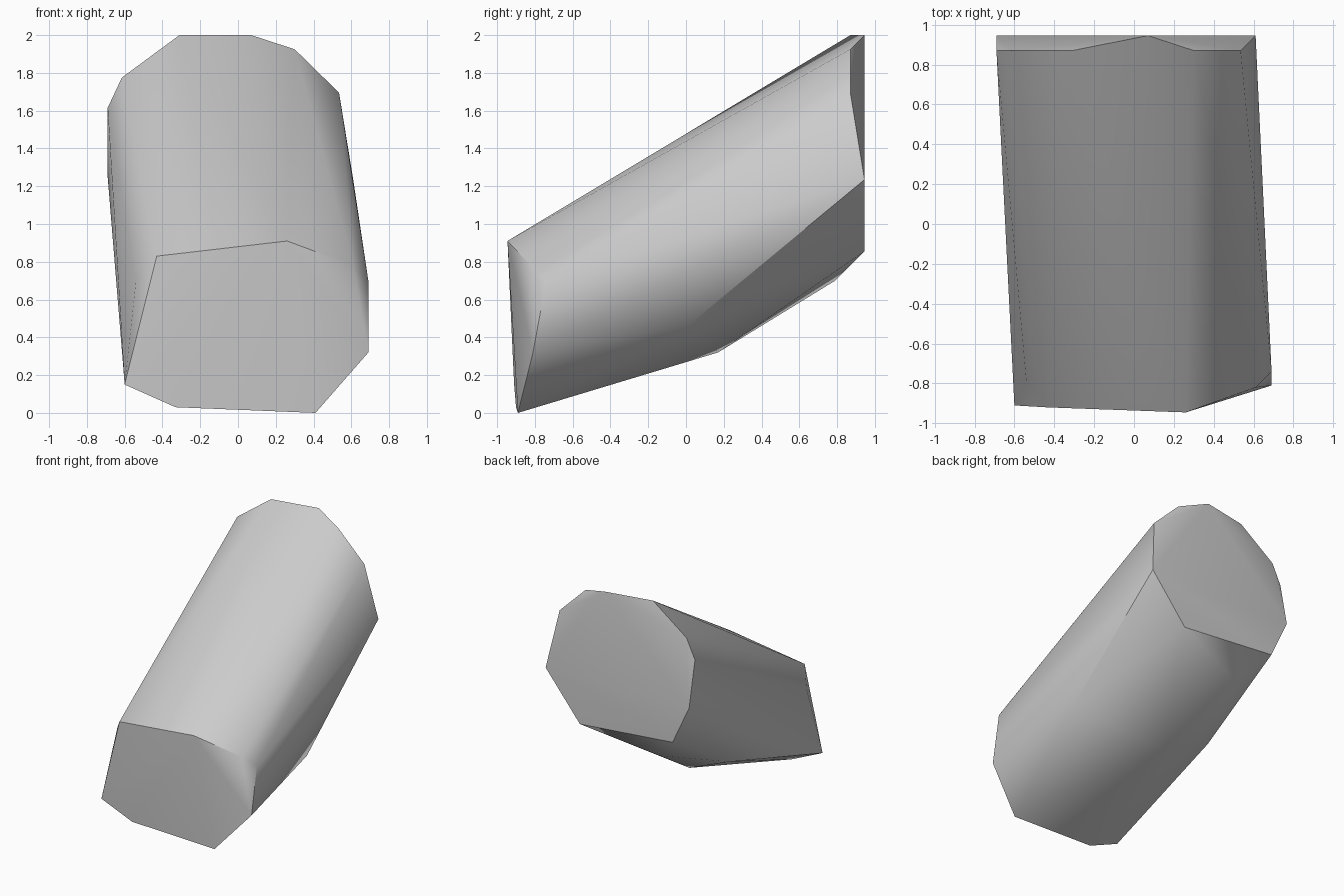
import bpy
import bmesh
import math
from mathutils import Vector

default_cube = bpy.data.objects.get("Cube")
if default_cube:
    bpy.data.objects.remove(default_cube, do_unlink=True)


def make_material(name, colour):
    material = bpy.data.materials.new(name)
    material.use_nodes = True
    material.diffuse_color = colour
    material.node_tree.nodes["Principled BSDF"].inputs["Base Color"].default_value = colour
    return material


def make_hull(name, corners, material):
    """Wrap a faceted solid around its corner points."""
    bm = bmesh.new()
    for corner in corners:
        bm.verts.new(Vector(corner))
    result = bmesh.ops.convex_hull(bm, input=bm.verts[:])
    spare = {v for v in result["geom_interior"] if isinstance(v, bmesh.types.BMVert)}
    bmesh.ops.delete(bm, geom=list(spare), context='VERTS')
    bmesh.ops.recalc_face_normals(bm, faces=bm.faces[:])
    mesh = bpy.data.meshes.new(name)
    bm.to_mesh(mesh)
    bm.free()
    mesh.materials.append(material)
    solid = bpy.data.objects.new(name, mesh)
    bpy.context.collection.objects.link(solid)
    return solid


# Front end outline, clockwise from its upper right corner
front_end = [
    (-.43, -.92, .83), (.26, -.945, .91), (.61, -.82, .78), (.69, -.74, .7),
    (.69, -.81, .32), (.41, -.89, 0), (-.33, -.9, .03), (-.6, -.91, .15),
    (-.54, -.79, .7),
]

# Back end outline with its slightly bevelled top rim
back_end = [
    (-.31, .87, 2), (.07, .945, 2), (.3, .87, 1.925), (.535, .87, 1.695),
    (.61, .945, 1.235), (.3, .945, .855), (-.54, .945, .93),
    (-.69, .945, 1.25), (-.69, .87, 1.615), (-.615, .87, 1.775),
]

# Belly corners where the underside bends upward
belly = [(.61, .02, .47), (-.15, .17, .32), (-.54, .21, .49), (-.31, .79, .7)]

grey = make_material("plain grey", (.6, .6, .6, 1))
block = make_hull("slanted_block", front_end + back_end + belly, grey)

# Smooth sides with crisp end rims
bpy.ops.object.select_all(action='DESELECT')
block.select_set(True)
bpy.context.view_layer.objects.active = block
bpy.ops.object.shade_smooth_by_angle(angle=math.radians(35))
